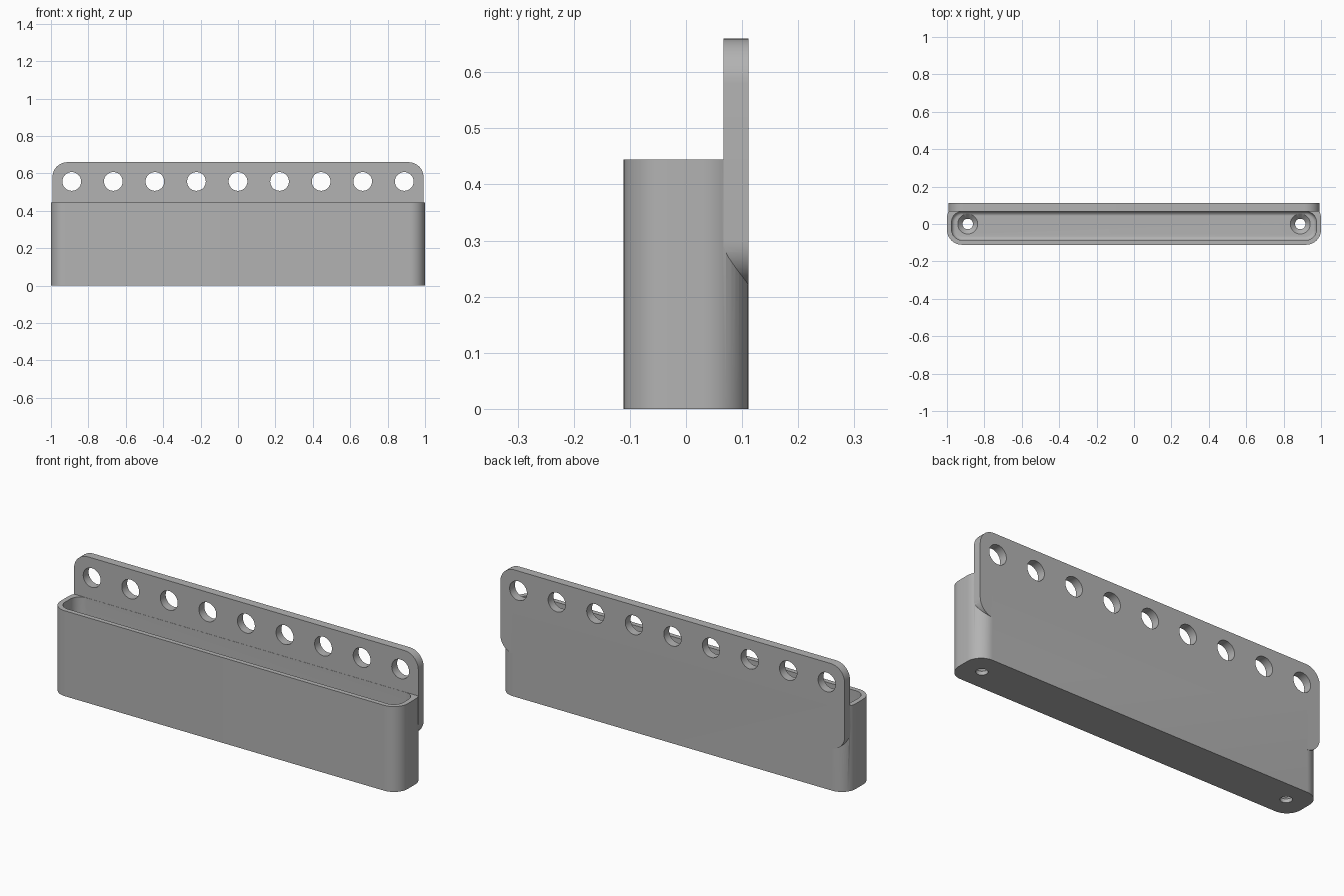
import bpy
import bmesh
from math import cos, sin, pi, radians
from mathutils import Matrix

if "Cube" in bpy.data.objects:
    bpy.data.objects.remove(bpy.data.objects["Cube"])

grey = bpy.data.materials.new("plain_grey")
grey.use_nodes = True
grey.diffuse_color = (0.45, 0.45, 0.45, 1)
grey.node_tree.nodes["Principled BSDF"].inputs["Base Color"].default_value = grey.diffuse_color

PITCH = 2 / 9            # spacing of the mounting holes
DEPTH = PITCH / 2        # half depth of the tray
WALL = 0.025
FLOOR = 0.045
PLATE_FRONT = 0.067


def make_object(name, bm):
    bmesh.ops.recalc_face_normals(bm, faces=bm.faces)
    mesh = bpy.data.meshes.new(name)
    bm.to_mesh(mesh)
    bm.free()
    mesh.materials.append(grey)
    obj = bpy.data.objects.new(name, mesh)
    bpy.context.collection.objects.link(obj)
    return obj


def rounded_prism(name, half_x, half_y, radius, height, matrix, foot=0):
    """Rounded rectangle extruded upward, with an optional rounded foot edge."""
    bm = bmesh.new()
    steps = 12
    verts = []
    for quarter, (sx, sy) in enumerate([(1, 1), (-1, 1), (-1, -1), (1, -1)]):
        for i in range(steps + 1):
            a = (quarter + i / steps) * pi / 2
            verts.append(bm.verts.new((sx * (half_x - radius) + radius * cos(a),
                                       sy * (half_y - radius) + radius * sin(a), 0)))
    base = bm.faces.new(verts)
    rim = list(base.edges)
    top = bmesh.ops.extrude_face_region(bm, geom=[base], use_keep_orig=True)["geom"]
    bmesh.ops.translate(bm, vec=(0, 0, height),
                        verts=[v for v in top if isinstance(v, bmesh.types.BMVert)])
    if foot:
        bmesh.ops.bevel(bm, geom=rim, offset=foot, segments=5, profile=0.5, affect='EDGES')
    bm.transform(matrix)
    return make_object(name, bm)


def cone(name, r1, r2, depth, matrix):
    bm = bmesh.new()
    bmesh.ops.create_cone(bm, cap_ends=True, segments=48, radius1=r1, radius2=r2, depth=depth)
    bm.transform(matrix)
    return make_object(name, bm)


def combine(target, other, operation):
    mod = target.modifiers.new(operation.lower(), 'BOOLEAN')
    mod.operation, mod.object, mod.solver = operation, other, 'EXACT'
    bpy.context.view_layer.objects.active = target
    bpy.ops.object.modifier_apply(modifier=mod.name)
    bpy.data.objects.remove(other)


# Tray body with rounded vertical corners
holder = rounded_prism("tray_holder", 1, DEPTH, 0.08, 2 * PITCH, Matrix())

# Hollow inside of the tray
back = PLATE_FRONT - 0.001
front = -DEPTH + WALL
cavity = rounded_prism("cavity_cutter", 1 - WALL, (back - front) / 2, 0.055, 0.6,
                       Matrix.Translation((0, (back + front) / 2, FLOOR)), foot=0.02)
combine(holder, cavity, 'DIFFERENCE')

# Upright back plate, two pitches tall
upright = Matrix.Translation((0, DEPTH, 0.44)) @ Matrix.Rotation(radians(90), 4, 'X')
plate = rounded_prism("back_plate", 0.992, 0.22, 0.08, DEPTH - PLATE_FRONT, upright)
combine(holder, plate, 'UNION')

# Row of mounting holes through the plate
for i in range(-4, 5):
    spot = Matrix.Translation((i * PITCH, DEPTH, 0.557)) @ Matrix.Rotation(radians(90), 4, 'X')
    combine(holder, cone("hole_cutter", 0.05, 0.05, 0.2, spot), 'DIFFERENCE')

# Countersunk screw holes in the floor
for side in (-1, 1):
    x = side * 4 * PITCH
    combine(holder, cone("screw_cutter", 0.028, 0.028, 0.2,
                         Matrix.Translation((x, 0, 0))), 'DIFFERENCE')
    combine(holder, cone("sink_cutter", 0.025, 0.056, 0.031,
                         Matrix.Translation((x, 0, FLOOR - 0.013))), 'DIFFERENCE')

# Smooth curves, sharp edges
bpy.ops.object.select_all(action='DESELECT')
holder.select_set(True)
bpy.context.view_layer.objects.active = holder
bpy.ops.object.shade_smooth_by_angle(angle=radians(30))
